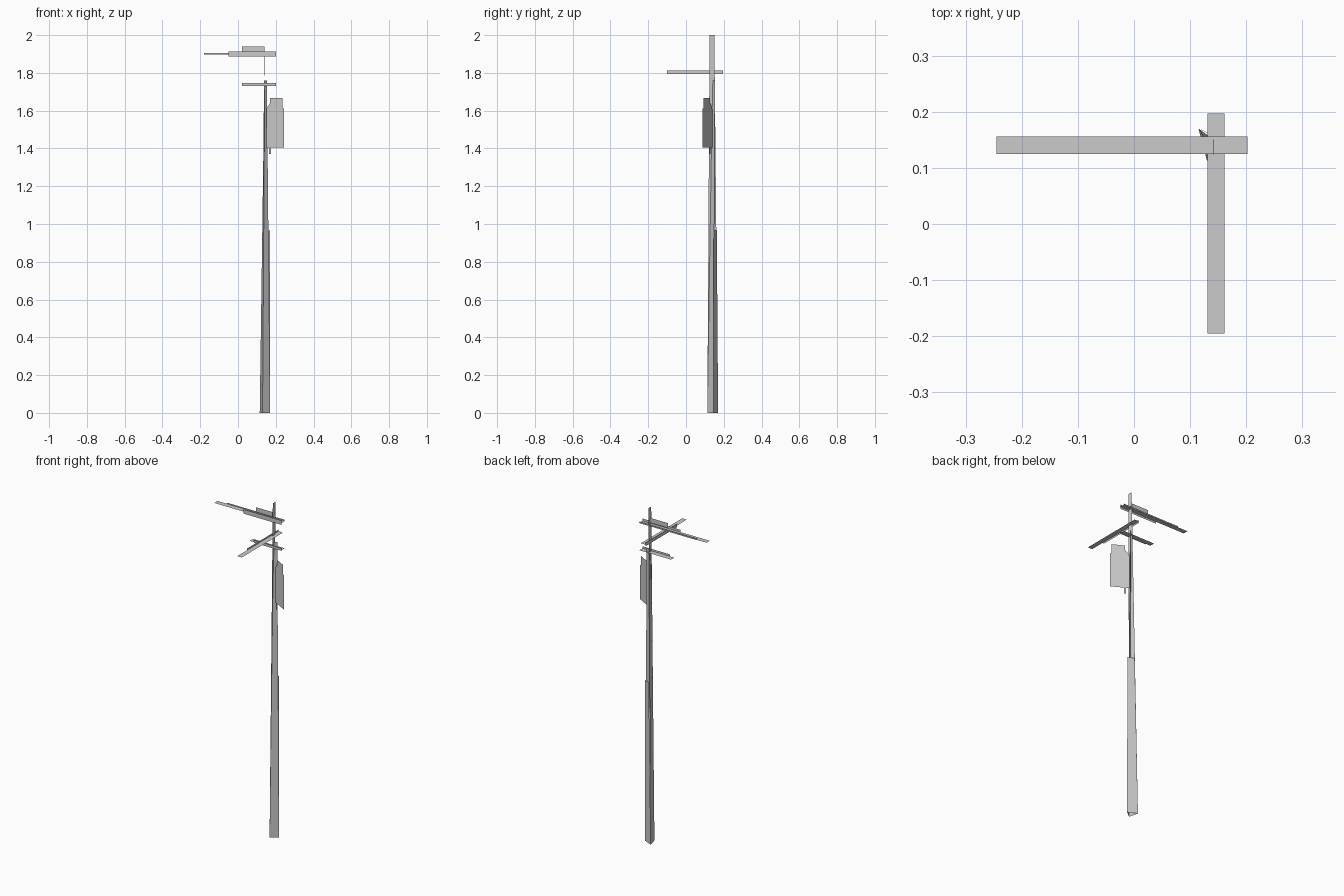
import bpy

if "Cube" in bpy.data.objects:
    bpy.data.objects.remove(bpy.data.objects["Cube"])


def sheet(name, *faces):
    """Object made of flat faces, each given by its corner points."""
    verts, polys = [], []
    for f in faces:
        polys.append(list(range(len(verts), len(verts) + len(f))))
        verts += f
    me = bpy.data.meshes.new(name)
    me.from_pydata(verts, [], polys)
    me.update()
    ob = bpy.data.objects.new(name, me)
    bpy.context.collection.objects.link(ob)
    return ob


def flat(x0, x1, y0, y1, z):
    return [(x0, y0, z), (x1, y0, z), (x1, y1, z), (x0, y1, z)]


def facing_front(x0, x1, y, z0, z1):
    return [(x0, y, z0), (x1, y, z0), (x1, y, z1), (x0, y, z1)]


def facing_side(x, y0, y1, z0, z1):
    return [(x, y0, z0), (x, y1, z0), (x, y1, z1), (x, y0, z1)]


def taper(b0, b1, t1, t0, z):
    return [(*b0, 0), (*b1, 0), (*t1, z), (*t0, z)]


# Three-sided pole, each side ending at its own height
A, B, C = (0.13, 0.113), (0.17, 0.145), (0.115, 0.17)
sheet("pole",
      taper(A, B, (0.153, 0.153), (0.137, 0.14), 1.76),
      taper(B, C, (0.132, 0.163), (0.17, 0.147), 0.965),
      taper(C, A, (0.143, 0.125), (0.143, 0.15), 2.0))

# Upper crossarm with its thin back strip
sheet("upper_crossarm",
      flat(-0.245, 0.202, 0.125, 0.156, 1.899),
      facing_front(-0.05, 0.2, 0.125, 1.887, 1.913),
      facing_front(-0.18, 0.2, 0.155, 1.897, 1.906))

# Insulator plate standing on the upper crossarm
sheet("insulator", facing_front(0.02, 0.14, 0.14, 1.91, 1.939))

# Crossarm running front to back
sheet("side_crossarm",
      flat(0.131, 0.161, -0.195, 0.197, 1.803),
      facing_side(0.131, -0.1, 0.195, 1.793, 1.813))

# Short lower crossarm
sheet("lower_crossarm",
      flat(-0.01, 0.2, 0.125, 0.156, 1.735),
      facing_front(0.02, 0.2, 0.125, 1.731, 1.747))

# Transformer silhouette on a slanted plane
outline = [(0.15, 1.405), (0.165, 1.405), (0.165, 1.37), (0.175, 1.37),
           (0.175, 1.405), (0.243, 1.405), (0.243, 1.61), (0.235, 1.613),
           (0.235, 1.668), (0.17, 1.668), (0.17, 1.64), (0.15, 1.61)]
sheet("transformer", [(x, 0.139 - 0.55 * (x - 0.15), z) for x, z in outline])
